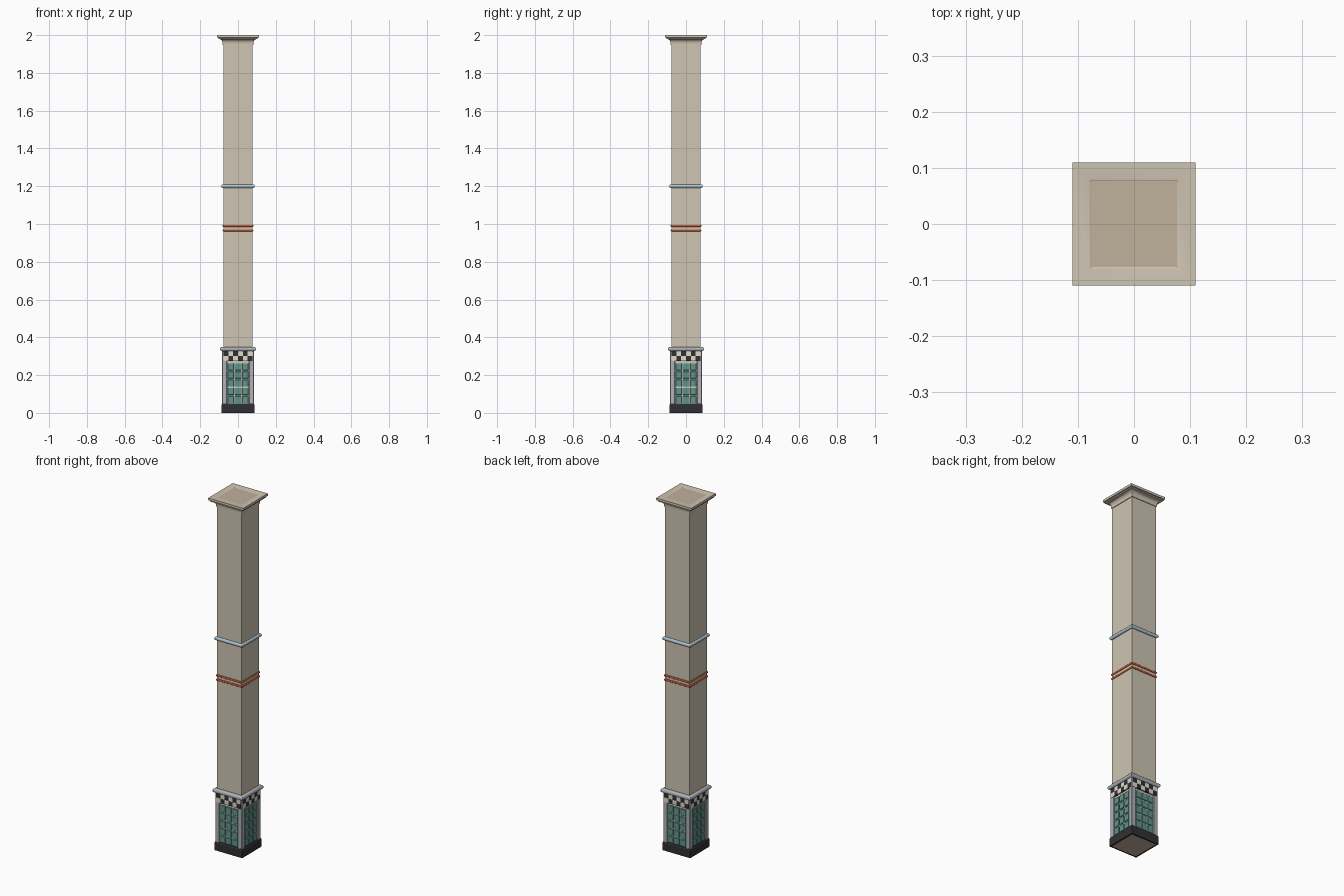
import bpy, bmesh, math
from mathutils import Matrix, Vector

if "Cube" in bpy.data.objects:
    bpy.data.objects.remove(bpy.data.objects["Cube"])


def mat(name, r, g, b):
    m = bpy.data.materials.new(name)
    m.diffuse_color = (r, g, b, 1)
    m.use_nodes = True
    m.node_tree.nodes["Principled BSDF"].inputs["Base Color"].default_value = m.diffuse_color
    return m


STONE = mat("stone", 0.62, 0.56, 0.45)
BROWN = mat("core_brown", 0.53, 0.44, 0.33)
GREY = mat("grey_trim", 0.42, 0.45, 0.47)
BLUE = mat("pale_blue", 0.42, 0.54, 0.62)
RED = mat("red", 0.45, 0.09, 0.03)
DARK = mat("dark", 0.03, 0.03, 0.035)
LIGHT = mat("cream", 0.75, 0.70, 0.62)
GREEN = mat("green", 0.11, 0.30, 0.26)


def finish(name, bm, material, smooth=False):
    bmesh.ops.recalc_face_normals(bm, faces=bm.faces)
    me = bpy.data.meshes.new(name)
    bm.to_mesh(me)
    bm.free()
    ob = bpy.data.objects.new(name, me)
    bpy.context.collection.objects.link(ob)
    me.materials.append(material)
    if smooth:
        bpy.ops.object.select_all(action='DESELECT')
        ob.select_set(True)
        bpy.context.view_layer.objects.active = ob
        bpy.ops.object.shade_smooth_by_angle(angle=math.radians(40))
    return ob


def square_ring(name, profile, material, smooth=False):
    """Sweep a closed (half width, z) profile around a square with mitred corners."""
    bm = bmesh.new()
    loops = [[bm.verts.new((sx * r, sy * r, z)) for r, z in profile]
             for sx, sy in ((1, 1), (-1, 1), (-1, -1), (1, -1))]
    n = len(profile)
    for i in range(4):
        a, b = loops[i], loops[(i + 1) % 4]
        for j in range(n):
            k = (j + 1) % n
            bm.faces.new((a[j], a[k], b[k], b[j]))
    return finish(name, bm, material, smooth)


def bead(inner, outer, z, h):
    """Half-round moulding profile."""
    rad = h / 2
    pts = [(inner, z - rad)]
    for i in range(9):
        a = -math.pi / 2 + math.pi * i / 8
        pts.append((outer - rad + rad * math.cos(a), z + rad * math.sin(a)))
    return pts + [(inner, z + rad)]


def add_box(bm, x0, x1, y0, y1, z0, z1):
    m = Matrix.Translation(((x0 + x1) / 2, (y0 + y1) / 2, (z0 + z1) / 2)) \
        @ Matrix.Diagonal((x1 - x0, y1 - y0, z1 - z0, 1))
    bmesh.ops.create_cube(bm, size=1, matrix=m)


def boxes(name, items, material, bevel=0.0, four_sides=False):
    """Boxes laid out on the front, optionally repeated on all four sides."""
    bm = bmesh.new()
    for b in items:
        add_box(bm, *b)
    if bevel:
        bmesh.ops.bevel(bm, geom=bm.edges[:], offset=bevel, segments=1, affect='EDGES')
    if four_sides:
        geom = bm.verts[:] + bm.edges[:] + bm.faces[:]
        for i in range(1, 4):
            d = bmesh.ops.duplicate(bm, geom=geom)["geom"]
            bmesh.ops.rotate(bm, cent=Vector(), matrix=Matrix.Rotation(i * math.pi / 2, 3, 'Z'),
                             verts=[v for v in d if isinstance(v, bmesh.types.BMVert)])
    return finish(name, bm, material)


# Shaft, with brown cut ends
S = 0.0775
shaft = boxes("shaft", [(-S, S, -S, S, 0.0, 1.998)], STONE)
shaft.data.materials.append(BROWN)
for p in shaft.data.polygons:
    if abs(p.normal.z) > 0.5:
        p.material_index = 1

# Crown moulding with a cove under the flat lip
cove = [(0.081 + 0.019 * (1 - math.cos(t * math.pi / 12)),
         1.955 + 0.024 * math.sin(t * math.pi / 12)) for t in range(7)]
square_ring("crown_moulding", [(0.0765, 1.948), (0.081, 1.948)] + cove +
            [(0.104, 1.979), (0.104, 1.985), (0.11, 1.987), (0.11, 2.0), (0.0795, 2.0), (0.0765, 1.998)],
            STONE, True)

# Bands on the shaft
square_ring("blue_band", bead(0.075, 0.088, 1.2, 0.02), BLUE, True)
for i, z in enumerate((0.966, 0.99)):
    square_ring(f"red_band_{i + 1}", bead(0.075, 0.082, z, 0.012), RED, True)

# Base: plinth, cap moulding and corner posts
square_ring("plinth", [(0.077, 0), (0.087, 0), (0.087, 0.044), (0.083, 0.05), (0.077, 0.05)], DARK)
square_ring("base_cap_moulding", bead(0.075, 0.095, 0.338, 0.024), GREY, True)
P = 0.084
boxes("corner_posts", [(sx * 0.071 - 0.013, sx * 0.071 + 0.013, sy * 0.071 - 0.013,
                        sy * 0.071 + 0.013, 0.048, 0.33) for sx in (-1, 1) for sy in (-1, 1)],
      GREY, 0.002)

# Green tile panels, three by five on each side
tiles = []
for c in range(3):
    for r in range(5):
        x, z = (c - 1) * 0.0385, 0.07 + r * 0.0435
        tiles.append((x - 0.0165, x + 0.0165, -0.082, -0.074, z - 0.0185, z + 0.0185))
boxes("green_tiles", tiles, GREEN, 0.0015, True)

# Checker frieze, two rows of six on each side
checks = ([], [])
W = 0.0257
for row in range(2):
    for c in range(6):
        x0, z0 = -3 * W + c * W, 0.275 + row * 0.026
        checks[(c + row + 1) % 2].append((x0, x0 + W, -0.0855, -0.074, z0, z0 + 0.026))
boxes("dark_checks", checks[0], DARK, 0, True)
boxes("light_checks", checks[1], LIGHT, 0, True)
